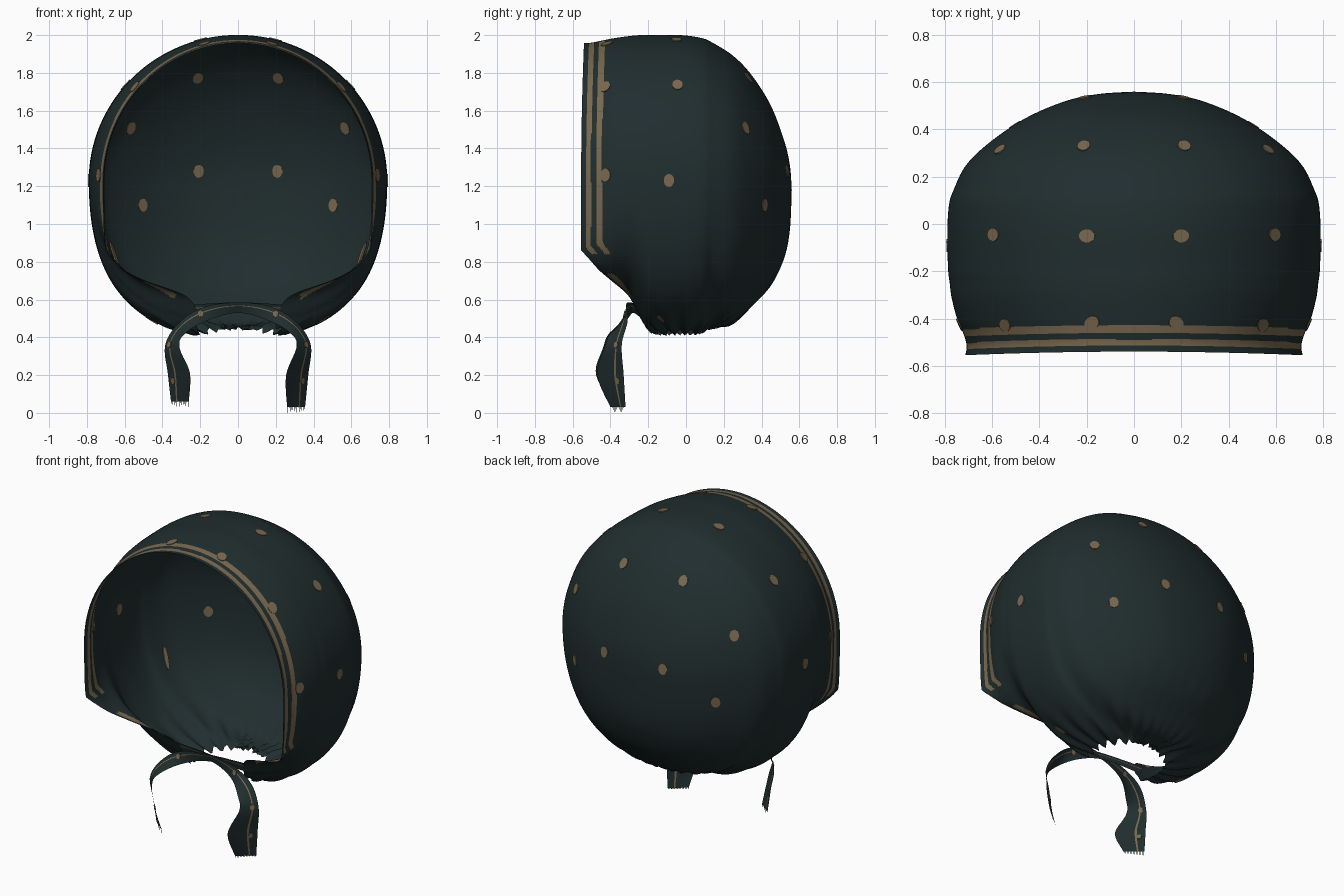
import bpy, bmesh, math
from mathutils import Vector, Matrix
from mathutils.kdtree import KDTree
from mathutils.bvhtree import BVHTree

cube = bpy.data.objects.get("Cube")
if cube:
    bpy.data.objects.remove(cube, do_unlink=True)


def make_material(name, color):
    mat = bpy.data.materials.new(name)
    mat.use_nodes = True
    mat.diffuse_color = color
    shader = next(n for n in mat.node_tree.nodes if n.type == 'BSDF_PRINCIPLED')
    shader.inputs["Base Color"].default_value = color
    shader.inputs["Roughness"].default_value = 0.9
    return mat


CLOTH = make_material("dark teal cloth", (0.0145, 0.0265, 0.0275, 1))
PRINT = make_material("tan print", (0.19, 0.138, 0.078, 1))


def finish(bm, name):
    mesh = bpy.data.meshes.new(name)
    for face in bm.faces:
        face.smooth = True
    bm.to_mesh(mesh)
    mesh.materials.append(CLOTH)
    mesh.materials.append(PRINT)
    obj = bpy.data.objects.new(name, mesh)
    bpy.context.collection.objects.link(obj)
    return obj


def clamp(value):
    return max(0.0, min(1.0, value))


def spline(rows, steps):
    """Catmull-Rom interpolation through rows of numbers."""
    result = []
    last = len(rows) - 1
    for i in range(last):
        a, b, c, d = (rows[max(0, min(last, i + k))] for k in (-1, 0, 1, 2))
        for s in range(steps):
            t = s / steps
            result.append([q + t / 2 * (r - p + t * (2 * p - 5 * q + 4 * r - s_
                           + t * (3 * (q - r) + s_ - p)))
                           for p, q, r, s_ in zip(a, b, c, d)])
    result.append(list(rows[-1]))
    return result


def skin(bm, grid):
    """Quads between neighbouring rows of points; returns faces by row and column."""
    verts = [[bm.verts.new(p) for p in row] for row in grid]
    return [[bm.faces.new((a[j], b[j], b[j + 1], a[j + 1]))
             for j in range(len(a) - 1)] for a, b in zip(verts, verts[1:])]


# Bonnet cross-sections: depth, half width, top, widest height, edge x, edge z
SECTIONS = [
    (-.54, .714, 1.958, 1.22, .70, .86),
    (-.50, .708, 1.96, 1.22, .67, .815),
    (-.45, .722, 1.97, 1.22, .60, .755),
    (-.39, .748, 1.982, 1.22, .49, .70),
    (-.30, .772, 1.995, 1.23, .27, .615),
    (-.24, .78, 2, 1.23, .21, .50),
    (-.18, .787, 2, 1.23, .22, .43),
    (-.03, .79, 2, 1.23, .23, .425),
    (.08, .783, 1.985, 1.23, .17, .43),
    (.14, .765, 1.96, 1.23, 0, .455),
    (.25, .71, 1.89, 1.22, 0, .475),
    (.35, .605, 1.785, 1.21, 0, .565),
    (.45, .455, 1.625, 1.2, 0, .675),
    (.52, .29, 1.44, 1.19, 0, .82),
    (.55, .15, 1.31, 1.18, 0, .97),
    (.56, 0, 1.18, 1.18, 0, 1.18),
]


def gather(p):
    """Pleats that grow towards the neck, and a slightly bowed rim."""
    weight = clamp((0.88 - p.z) / 0.44) ** 2 * clamp((p.y + 0.32) / 0.1)
    angle = math.atan2(p.x, p.y + 0.03)
    wave = math.sin(26 * angle + 2 * math.sin(3 * angle)) * weight
    radial = Vector((p.x, p.y + 0.03, 0))
    if radial.length > 0.01:
        p += radial.normalized() * 0.014 * wave
    p.z += 0.016 * wave
    p.y -= 0.03 * p.x ** 2 * clamp(-p.y / 0.5)
    return p


def section(y, width, top, mid, edge_x, edge_z, upper=44, lower=70):
    width, edge_x = max(0, width), max(0, edge_x)
    half = []
    # Lower side: curve from the neck or rim edge up to the widest point
    slope = 0.08 * clamp(edge_x / 0.2)
    control = [Vector((edge_x, y, edge_z)),
               Vector((edge_x + 0.78 * (width - edge_x), y, edge_z + slope * (mid - edge_z))),
               Vector((width, y, (mid + edge_z) / 2)),
               Vector((width, y, mid))]
    for k in range(lower):
        t = k / lower
        half.append(sum((control[i] * math.comb(3, i) * t ** i * (1 - t) ** (3 - i)
                         for i in range(4)), Vector()))
    # Upper side: quarter ellipse to the crown
    for k in range(upper):
        a = math.pi / 2 * k / upper
        half.append(Vector((width * math.cos(a), y, mid + (top - mid) * math.sin(a))))
    other = [Vector((-p.x, p.y, p.z)) for p in reversed(half)]
    return [gather(p) for p in half + [Vector((0, y, top))] + other]


# Bonnet shell
grid = [section(*row) for row in spline(SECTIONS, 10)]
shell = bmesh.new()
skin(shell, grid)

# Two printed bands around the face opening; one short streak under each cheek
rim = list(grid[0]) + [p for row in grid if row[0].y < -0.29 for p in (row[0], row[-1])]
tree = KDTree(len(rim))
for index, point in enumerate(rim):
    tree.insert(point, index)
tree.balance()
for face in shell.faces:
    center = face.calc_center_median()
    distance = tree.find(center)[2]
    if center.z > 0.84:
        face.material_index = int(0.029 < distance < 0.053 or 0.083 < distance < 0.112)
    elif 0.33 < abs(center.x) < 0.58:
        face.material_index = int(0.022 < distance < 0.055)
bmesh.ops.remove_doubles(shell, verts=shell.verts, dist=0.0004)
shell.normal_update()
finish(shell, "bonnet_shell")

# Tie ribbons: upper/outer edge and lower/inner edge
OUTER = [(-.28, -.25, .57), (0, -.30, .585), (.18, -.31, .56), (.31, -.31, .48),
         (.385, -.34, .36), (.372, -.33, .2), (.355, -.32, .03)]
INNER = [(-.25, -.24, .51), (0, -.28, .53), (.17, -.32, .485), (.28, -.40, .42),
         (.31, -.43, .35), (.255, -.47, .2), (.26, -.40, .03)]
COLUMNS = 14


def tie(name, side, lift):
    def place(p):
        x, y, z = p
        return Vector((side * x, y - lift / 4, z + lift * clamp((0.3 - z) / 0.25)))

    rows = [[place(a).lerp(place(b), k / COLUMNS) for k in range(COLUMNS + 1)]
            for a, b in zip(spline(OUTER, 12), spline(INNER, 12))]
    bm = bmesh.new()
    for strip in skin(bm, rows):
        strip[4].material_index = 1
    # Frayed threads at the end
    end = rows[-1]
    for a, b in zip(end, end[1:]):
        tip = a.lerp(b, 0.5) - Vector((0, 0, 0.03))
        bm.faces.new([bm.verts.new(p) for p in (a.lerp(b, 0.3), a.lerp(b, 0.7), tip)])
    bm.normal_update()
    finish(bm, name)
    return bm


left_tie = tie("left_tie", 1, 0)
right_tie = tie("right_tie", -1, 0.03)


# Printed dots: thin plates laid through the cloth, or sunk to show only inside
def add_dots(name, cloth, spots):
    surface = BVHTree.FromBMesh(cloth)
    bm = bmesh.new()
    for point, radius, stretch, sink in spots:
        spot, normal = surface.find_nearest(Vector(point))[:2]
        turn = normal.to_track_quat('Z', 'Y').to_matrix().to_4x4()
        shape = Matrix.Diagonal((1, stretch, 1, 1))
        bmesh.ops.create_cone(bm, cap_ends=True, segments=14, radius1=radius,
                              radius2=radius, depth=0.008,
                              matrix=Matrix.Translation(spot - normal * sink) @ turn @ shape)
    for face in bm.faces:
        face.material_index = 1
    obj = finish(bm, name)
    for poly in obj.data.polygons:
        poly.use_smooth = False


DOTS = [(.205, -.05, 2), (.6, -.045, 1.74), (.78, -.09, 1.23), (.215, .34, 1.78),
        (.57, .32, 1.51), (.21, .54, 1.28), (.5, .41, 1.1),
        (.19, -.43, 2), (.55, -.43, 1.73), (.76, -.435, 1.26)]
spots = []
for side in (1, -1):
    spots += [((side * x, y, z), 0.028, 1.25, 0) for x, y, z in DOTS]
    spots.append(((side * .7, .22, .82), 0.014, 5, 0.012))
    spots.append(((side * .45, -.13, .5), 0.013, 3, 0))
add_dots("bonnet_dots", shell, spots)
for label, cloth, side in (("left", left_tie, 1), ("right", right_tie, -1)):
    add_dots(label + "_tie_dots", cloth,
             [((side * x, y, z), 0.014, 1.2, 0) for x, y, z in
              ((.2, -.31, .52), (.36, -.37, .36), (.34, -.36, .17))])
for bm in (shell, left_tie, right_tie):
    bm.free()
